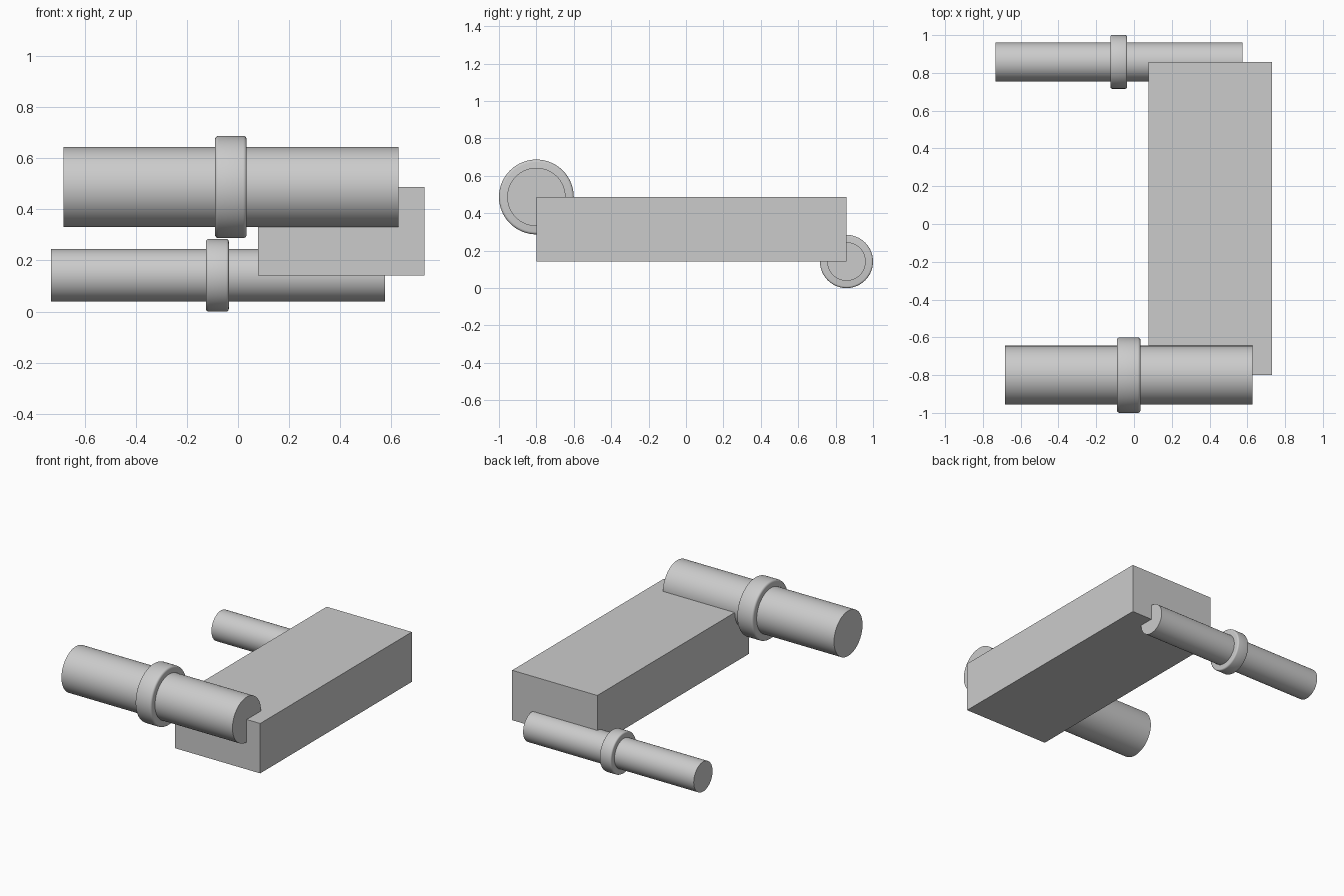
import bpy
import math

cube = bpy.data.objects.get("Cube")
if cube:
    bpy.data.objects.remove(cube, do_unlink=True)

grey = bpy.data.materials.new("plain grey")
grey.use_nodes = True
colour = (0.6, 0.6, 0.6, 1)
grey.diffuse_color = colour
grey.node_tree.nodes["Principled BSDF"].inputs["Base Color"].default_value = colour


def finish(name):
    obj = bpy.context.object
    obj.name = name
    obj.data.materials.append(grey)
    return obj


def rod(name, x0, x1, y, z, radius, bevel=0):
    """Cylinder lying along x, with optionally rounded rims."""
    bpy.ops.mesh.primitive_cylinder_add(
        vertices=64, radius=radius, depth=x1 - x0,
        location=((x0 + x1) / 2, y, z), rotation=(0, math.pi / 2, 0))
    obj = finish(name)
    if bevel:
        mod = obj.modifiers.new("rounded rims", 'BEVEL')
        mod.width = bevel
        mod.segments = 4
        mod.limit_method = 'ANGLE'
        mod.angle_limit = math.radians(40)
        bpy.ops.object.modifier_apply(modifier=mod.name)
    bpy.ops.object.shade_smooth_by_angle(angle=math.radians(30))


# Rectangular body, its corners on the axes of the two rods
front_y, back_y, low_z, high_z = -0.8, 0.858, 0.142, 0.487
bpy.ops.mesh.primitive_cube_add(
    size=1, location=(0.404, (front_y + back_y) / 2, (low_z + high_z) / 2))
body = finish("body_block")
body.scale = (0.652, back_y - front_y, high_z - low_z)
bpy.ops.object.transform_apply(location=False, rotation=False, scale=True)

# Large front rod and small back rod, each with a rounded collar
rod("front_rod", -0.682, 0.627, front_y, high_z, 0.156)
rod("front_collar", -0.09, 0.034, front_y, high_z, 0.2, 0.014)
rod("back_rod", -0.732, 0.574, back_y, low_z, 0.103)
rod("back_collar", -0.125, -0.036, back_y, low_z, 0.142, 0.01)
